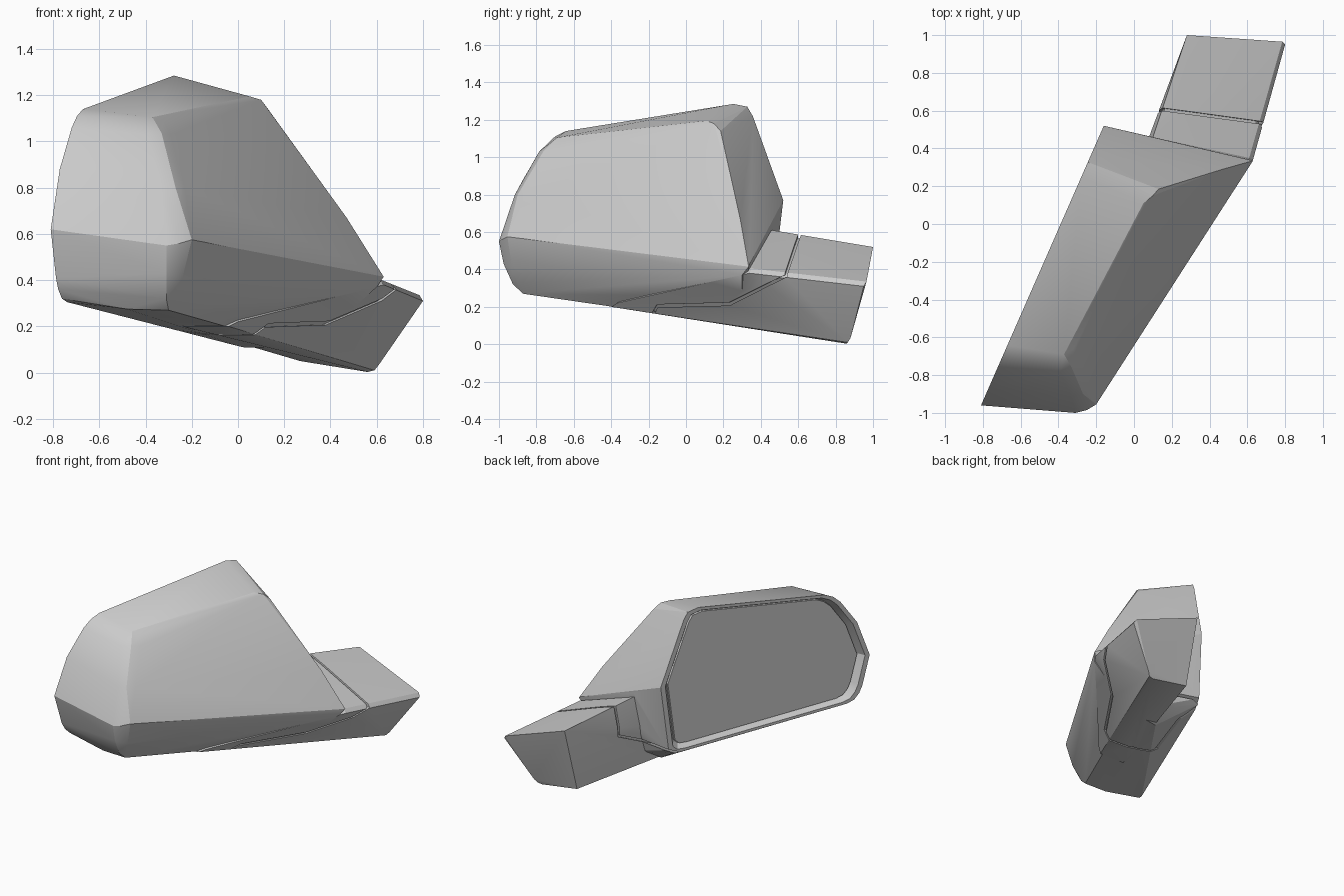
import bpy, bmesh
from mathutils import Vector

if "Cube" in bpy.data.objects:
    bpy.data.objects.remove(bpy.data.objects["Cube"])


def finish(ob):
    bpy.ops.object.select_all(action='DESELECT')
    bpy.context.view_layer.objects.active = ob
    ob.select_set(True)
    bpy.ops.object.shade_smooth_by_angle(angle=0.3)


def add_object(name, bm):
    me = bpy.data.meshes.new(name)
    bm.normal_update()
    bm.to_mesh(me)
    bm.free()
    ob = bpy.data.objects.new(name, me)
    bpy.context.collection.objects.link(ob)
    return ob


def hull(name, pts):
    bm = bmesh.new()
    for p in pts:
        bm.verts.new(p)
    res = bmesh.ops.convex_hull(bm, input=bm.verts)
    junk = {g for g in res['geom_interior'] + res['geom_unused']
            if isinstance(g, bmesh.types.BMVert)}
    bmesh.ops.delete(bm, geom=list(junk), context='VERTS')
    bmesh.ops.recalc_face_normals(bm, faces=bm.faces)
    bmesh.ops.dissolve_limit(bm, angle_limit=0.02, verts=bm.verts, edges=bm.edges)
    return add_object(name, bm)


def boolean(ob, other, op, remove=True):
    m = ob.modifiers.new(op, 'BOOLEAN')
    m.operation, m.object, m.solver = op, other, 'EXACT'
    bpy.ops.object.select_all(action='DESELECT')
    bpy.context.view_layer.objects.active = ob
    ob.select_set(True)
    bpy.ops.object.modifier_apply(modifier=m.name)
    if remove:
        bpy.data.objects.remove(other)


# Rim outline in the upright glass plane: (distance along plane 0..1, height)
rim_tz = [(0, .62), (.035, .41), (.05, .36), (.075, .32), (.11, .305), (.9, .265),
          (.94, .27), (.962, .30), (1, .77), (.89, 1.22), (.87, 1.27), (.82, 1.285),
          (.215, 1.14), (.175, 1.11), (.14, 1.06), (.06, .88)]
normal = Vector((-.916, .402, 0))


def rim(scale=1.0, depth=0.0):
    ct, cz = .5, .72
    out = []
    for t, z in rim_tz:
        t, z = ct + (t - ct) * scale, cz + (z - cz) * scale
        out.append(Vector((-.81 + .65 * t, -.96 + 1.48 * t, z)) - normal * depth)
    return out


# Housing: rim, rounded nose, roof edge, belt and underside
nose = [(-.31, -1, .55), (-.25, -.985, .56), (-.20, -.955, .575),
        (-.33, -.915, .8), (-.27, -.90, .8), (-.23, -.855, .8),
        (-.39, -.785, 1.03), (-.33, -.76, 1.035), (-.29, -.71, 1.03),
        (-.37, -.69, 1.105), (-.32, -.66, 1.085),
        (-.31, -.975, .43), (-.24, -.93, .41), (-.31, -.925, .32),
        (-.27, -.90, .33), (-.30, -.87, .27), (-.48, -.87, .275)]
inner = [(.05, .11, 1.195), (.10, .15, 1.18), (.13, .185, 1.14),
         (.47, .29, .67), (.61, .34, .43), (.63, .335, .415), (.60, .30, .37),
         (.10, .46, .64), (.30, .30, .10), (.02, .25, .11)]
housing = hull("mirror_housing", rim() + nose + inner)

# Mounting foot: tilted top, keel running forward under the housing
foot_pts = [(.80, .95, .31), (.785, .965, .335), (.28, 1.0, .52), (.27, .87, .05),
            (.56, .86, .003), (.59, .865, .01), (.61, .88, .035),
            (.10, .46, .61), (.61, .35, .405), (.63, .34, .38),
            (-.24, -.4, .20), (-.04, -.4, .20), (.0, -.37, .22)]
foot = hull("foot", foot_pts)
mid = Vector((.28, .40, .28))
core = hull("joint_core", [mid + (Vector(p) - mid) * .94 for p in foot_pts])
boolean(housing, foot, 'UNION')

# Parting groove: thin strip swept across the body
path = [(.62, .75), (.58, .365), (.25, .215), (-.16, .205), (-.19, .16), (-.19, .0)]
bm = bmesh.new()
w = .008
sides = []
for i, (y, z) in enumerate(path):
    a, b = path[max(i - 1, 0)], path[min(i + 1, len(path) - 1)]
    d = Vector((b[0] - a[0], b[1] - a[1])).normalized()
    sides.append((Vector((y, z)) + Vector((-d.y, d.x)) * w,
                  Vector((y, z)) - Vector((-d.y, d.x)) * w))
loop = [s[0] for s in sides] + [s[1] for s in reversed(sides)]
face = bm.faces.new([bm.verts.new((-.6, p.x + .075, p.y)) for p in loop])
ext = bmesh.ops.extrude_face_region(bm, geom=[face])
for v in ext['geom']:
    if isinstance(v, bmesh.types.BMVert):
        v.co += Vector((1.8, -.17, 0))
bmesh.ops.recalc_face_normals(bm, faces=bm.faces)
boolean(housing, add_object("groove_cutter", bm), 'DIFFERENCE')

# Recess with sloped lip, and the glass set in it
boolean(housing, hull("recess_cutter", rim(.965, -.01) + rim(.91, .05)), 'DIFFERENCE')
glass = hull("mirror_glass", rim(.905, .035) + rim(.905, .055))

for ob in (housing, core, glass):
    finish(ob)
